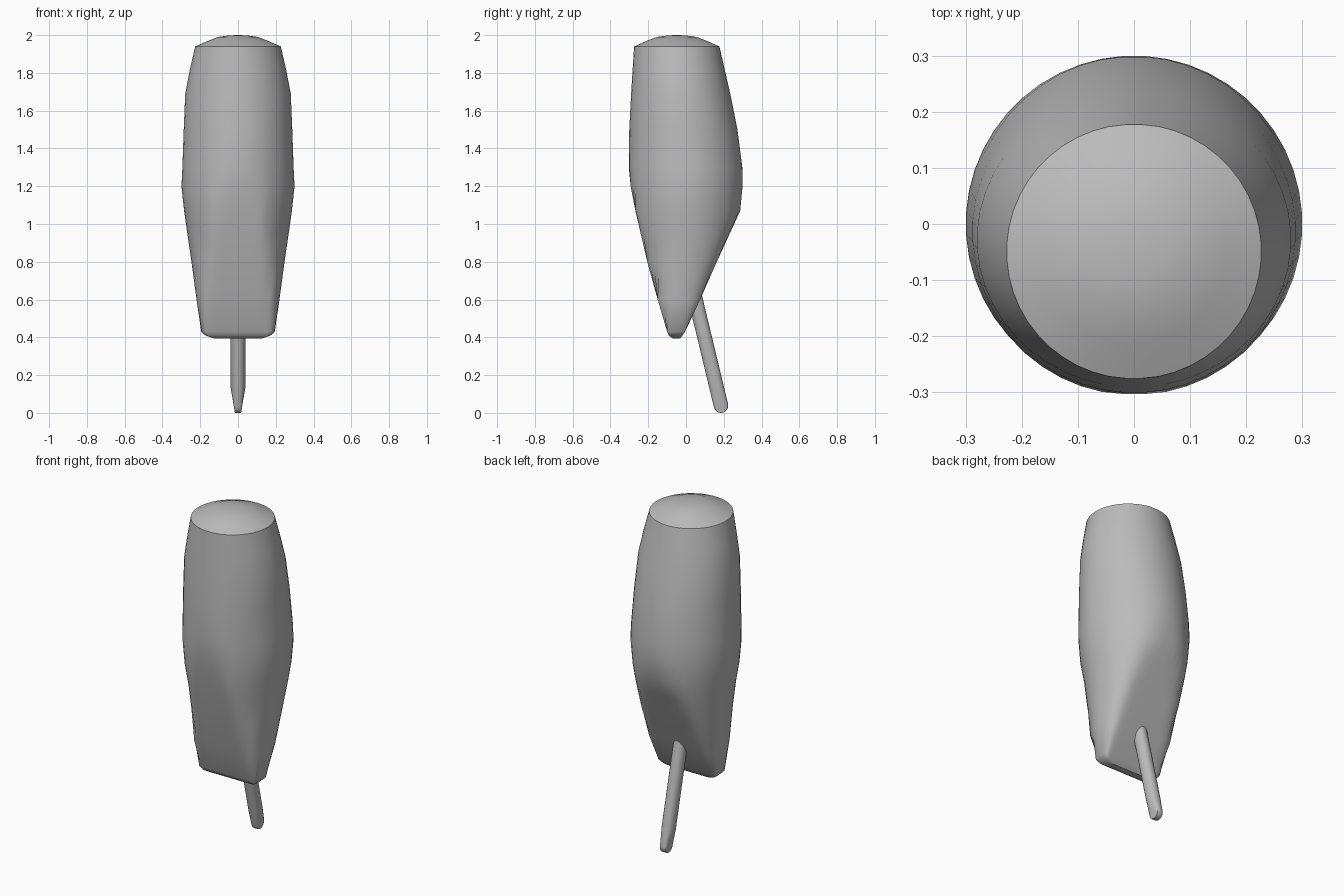
import bpy, bmesh, math
from mathutils import Matrix, Vector

if "Cube" in bpy.data.objects:
    bpy.data.objects.remove(bpy.data.objects["Cube"])

grey = bpy.data.materials.new("plain grey")
grey.use_nodes = True
grey.diffuse_color = (0.5, 0.5, 0.5, 1)
grey.node_tree.nodes["Principled BSDF"].inputs["Base Color"].default_value = (0.5, 0.5, 0.5, 1)


def clip(v, lo, hi):
    return max(lo, min(hi, v))


def section(n, z, rx, ry, cy=0, xlim=9, front=-9, back=9):
    """Ellipse at height z, cut flat at the given limits."""
    angles = [math.tau * (i + 0.5) / n for i in range(n)]
    return [Vector((clip(rx * math.cos(a), -xlim, xlim),
                    clip(cy + ry * math.sin(a), front, back), z)) for a in angles]


def loft(name, rings, matrix=Matrix()):
    bm = bmesh.new()
    loops = [[bm.verts.new(matrix @ p) for p in ring] for ring in rings]
    n = len(loops[0])
    for a, b in zip(loops, loops[1:]):
        for i in range(n):
            j = (i + 1) % n
            bm.faces.new((a[i], a[j], b[j], b[i]))
    bm.faces.new(loops[0][::-1])
    bm.faces.new(loops[-1])
    bmesh.ops.remove_doubles(bm, verts=bm.verts, dist=0.0005)
    bmesh.ops.recalc_face_normals(bm, faces=bm.faces)
    mesh = bpy.data.meshes.new(name)
    bm.to_mesh(mesh)
    bm.free()
    mesh.materials.append(grey)
    obj = bpy.data.objects.new(name, mesh)
    bpy.context.collection.objects.link(obj)
    bpy.ops.object.select_all(action="DESELECT")
    obj.select_set(True)
    bpy.context.view_layer.objects.active = obj
    bpy.ops.object.shade_smooth_by_angle(angle=math.radians(52))
    return obj


# Handle: round at the top, cut to a wedge by flat planes towards the tip
N = 48
body = [  # z, half width, half depth, centre y, front limit, back limit
    (0.395, 0.13, 0.13, -0.05, -0.07, -0.03),
    (0.408, 0.17, 0.17, -0.05, -0.09, -0.02),
    (0.43, 0.195, 0.195, -0.05, -0.10, -0.005),
    (0.60, 0.22, 0.22, -0.03, -0.15, 0.075),
    (0.80, 0.247, 0.247, -0.01, -0.205, 0.163),
    (0.95, 0.269, 0.272, 0, -0.24, 0.232),
    (1.07, 0.286, 0.296, 0, -0.268, 0.287),
    (1.20, 0.30, 0.30, 0, -0.293, 0.30),
    (1.30, 0.295, 0.302, -0.003, -0.303, 0.298),
    (1.50, 0.288, 0.287, -0.014, -0.301, 0.273),
    (1.69, 0.28, 0.263, -0.028, -0.291, 0.235),
    (1.82, 0.255, 0.244, -0.039, -0.283, 0.206),
    (1.94, 0.227, 0.227, -0.049, -0.275, 0.177),
]
rings = [section(N, z, rx, ry, cy, front=f, back=b) for z, rx, ry, cy, f, b in body]
# Low domed cap
rings += [section(N, z, r, r, -0.049) for z, r in
          ((1.967, 0.165), (1.99, 0.107), (1.998, 0.05), (2.0, 0.01))]
loft("handle", rings)

# Blade: slanted rod with a thin flat tip, rounded when seen from the side
R = 0.039
shaft = [section(20, z, R, R) for z in (0.75, 0.095)]
for k in range(7):
    a = k / 6 * math.radians(85)
    shaft.append(section(20, -R * math.sin(a), R, R * math.cos(a),
                         xlim=0.022 - 0.006 * math.sin(a)))
tilt = Matrix.Translation((0, 0.185, 0.039)) @ Matrix.Rotation(math.radians(13.5), 4, "X")
loft("blade", shaft, tilt)
